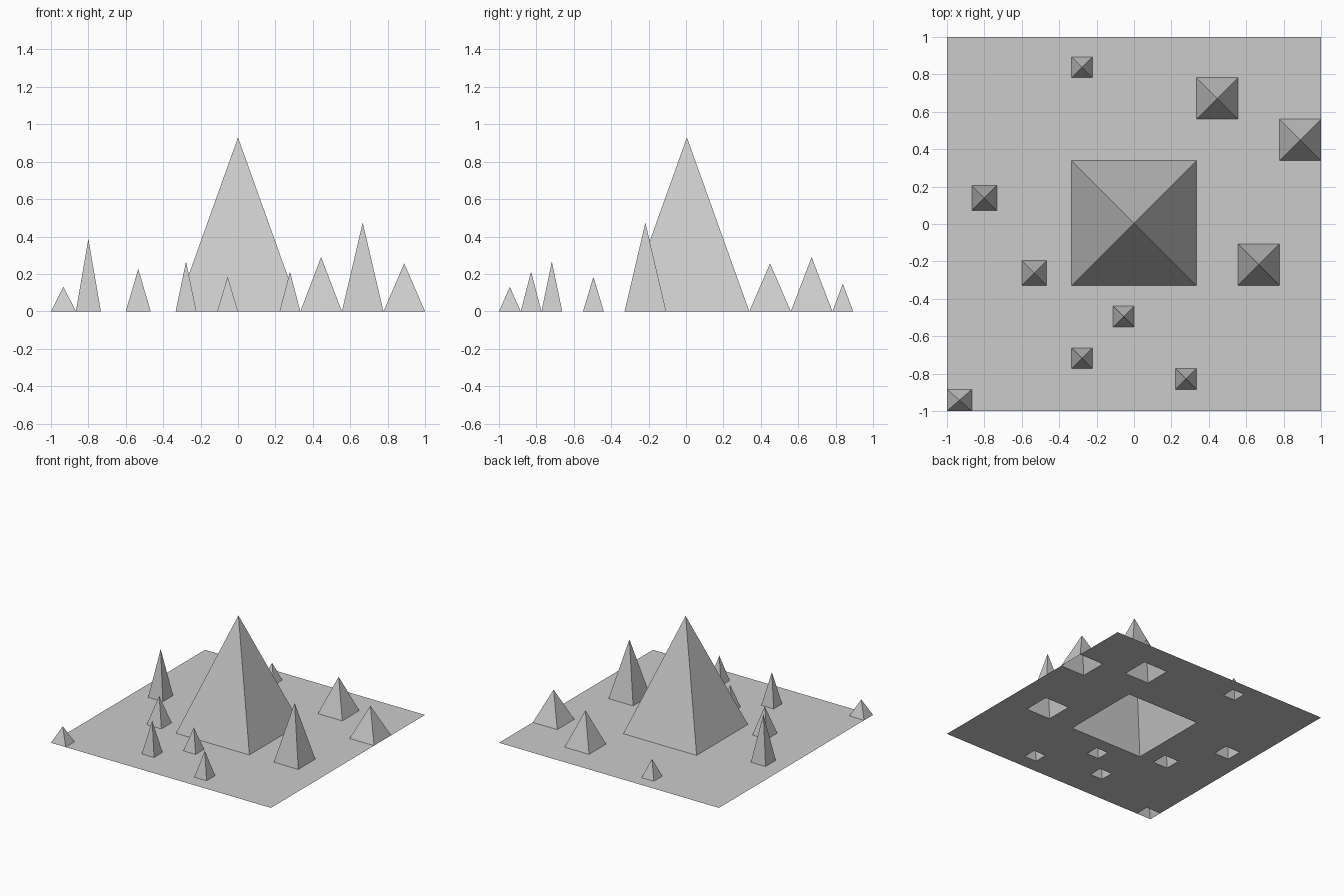
import bpy
import bmesh

if "Cube" in bpy.data.objects:
    bpy.data.objects.remove(bpy.data.objects["Cube"])

stone = bpy.data.materials.new("grey stone")
stone.diffuse_color = (0.6, 0.6, 0.6, 1)
stone.use_nodes = True
stone.node_tree.nodes["Principled BSDF"].inputs["Base Color"].default_value = stone.diffuse_color

DY = 0.005   # small shift of the layout towards the back
N = 1 / 9    # small cell
M = 2 / 9    # medium cell
W = 2 / 15   # cell of the left strip

# name, left x, front y, width, depth, height
PYRAMIDS = [
    ("great_pyramid", -3 * N, -3 * N + DY, 6 * N, 6 * N, 0.93),
    ("right_pyramid", 5 * N, -3 * N + DY, M, M, 0.474),
    ("back_right_pyramid", 3 * N, 5 * N + DY, M, M, 0.29),
    ("right_edge_pyramid", 7 * N, 3 * N + DY, M, M, 0.256),
    ("back_small_pyramid", -3 * N, 7 * N + DY, N, N, 0.148),
    ("left_tall_pyramid", -1 + W, W / 2 + DY, W, W, 0.388),
    ("left_small_pyramid", -1 + 3 * W, -3 * N + DY, W, W, 0.227),
    ("corner_pyramid", -1, -1, W, N + DY, 0.131),
    ("front_left_pyramid", -3 * N, -7 * N + DY, N, N, 0.266),
    ("front_middle_pyramid", -N, -5 * N + DY, N, N, 0.185),
    ("front_right_pyramid", 2 * N, -8 * N + DY, N, N, 0.212),
]


def add_object(name, bm):
    mesh = bpy.data.meshes.new(name)
    bm.to_mesh(mesh)
    bm.free()
    mesh.materials.append(stone)
    bpy.context.collection.objects.link(bpy.data.objects.new(name, mesh))


# Open-bottomed pyramids
for name, x, y, w, d, h in PYRAMIDS:
    bm = bmesh.new()
    base = [bm.verts.new(p) for p in
            ((x, y, 0), (x + w, y, 0), (x + w, y + d, 0), (x, y + d, 0))]
    tip = bm.verts.new((x + w / 2, y + d / 2, h))
    for i in range(4):
        bm.faces.new((base[i], base[(i + 1) % 4], tip))
    add_object(name, bm)


# Flat ground sheet, cut along every pyramid edge and left open under each one
def cuts(values):
    return sorted({round(v, 5) for v in values} | {-1.0, 1.0})


xs = cuts([v for p in PYRAMIDS for v in (p[1], p[1] + p[3])])
ys = cuts([v for p in PYRAMIDS for v in (p[2], p[2] + p[4])])
bm = bmesh.new()
grid = [[bm.verts.new((x, y, 0)) for y in ys] for x in xs]
for i in range(len(xs) - 1):
    for j in range(len(ys) - 1):
        cx, cy = (xs[i] + xs[i + 1]) / 2, (ys[j] + ys[j + 1]) / 2
        if any(x < cx < x + w and y < cy < y + d for _, x, y, w, d, _ in PYRAMIDS):
            continue
        bm.faces.new((grid[i][j], grid[i + 1][j], grid[i + 1][j + 1], grid[i][j + 1]))
bmesh.ops.delete(bm, geom=[v for v in bm.verts if not v.link_faces], context='VERTS')
bmesh.ops.dissolve_limit(bm, angle_limit=0.01, verts=bm.verts[:], edges=bm.edges[:])
bmesh.ops.triangulate(bm, faces=bm.faces[:])
add_object("ground_sheet", bm)
